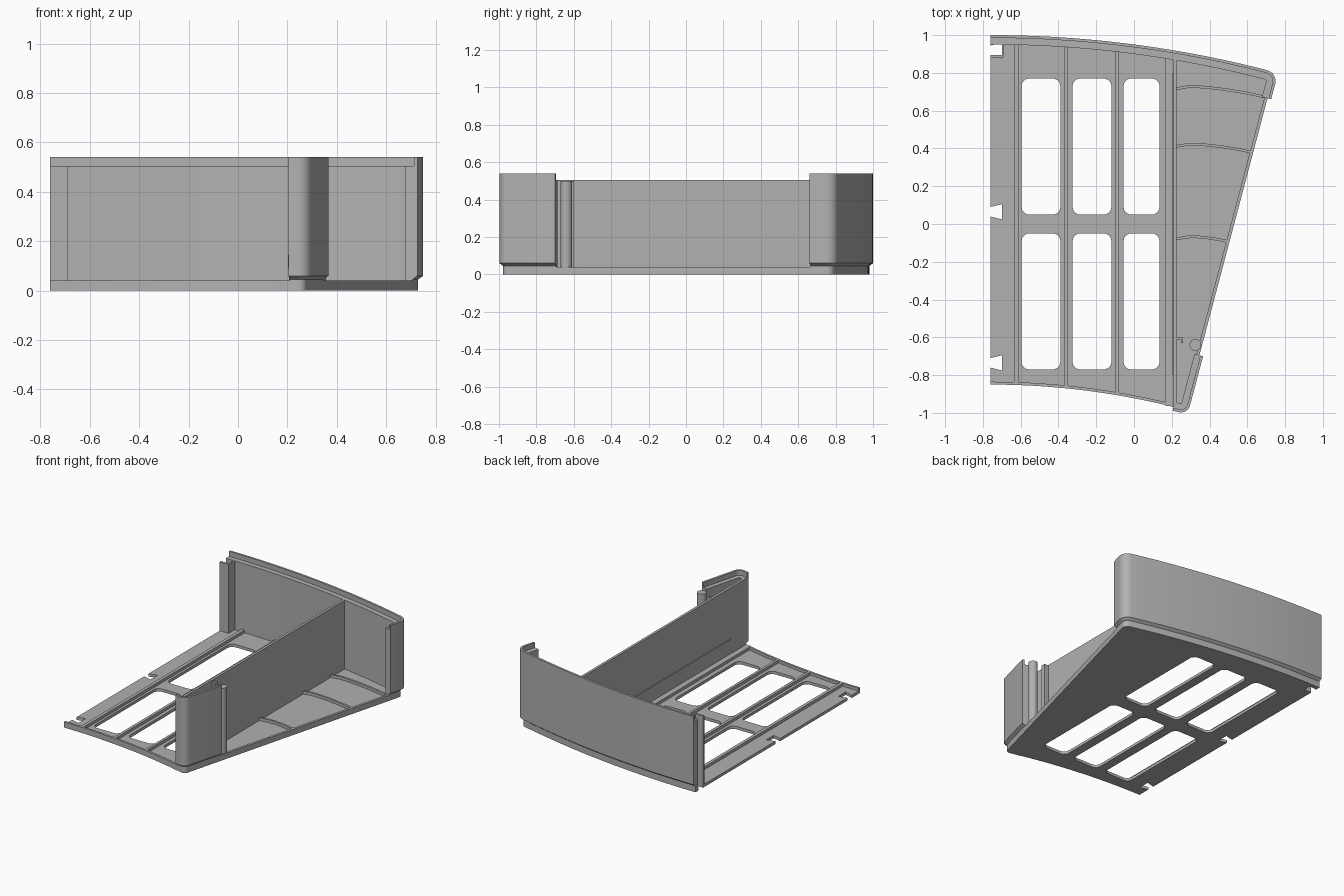
import bpy, bmesh, math
from mathutils import Vector

if "Cube" in bpy.data.objects:
    bpy.data.objects.remove(bpy.data.objects["Cube"])

grey = bpy.data.materials.new("light grey plastic")
grey.use_nodes = True
COL = (0.44, 0.44, 0.44, 1)
grey.diffuse_color = COL
grey.node_tree.nodes["Principled BSDF"].inputs["Base Color"].default_value = COL

# The tray is a sector of a ring: arc centre, radii and the slanted edge
CX, CY = -0.76, -4.87
EDGE = math.atan(0.265)
FRONT, BACK = 4.02, 5.85
STEP = 0.02          # how far the walls overhang the base
TOP, LEDGE, RIB, FLOOR = 0.54, 0.505, 0.04, 0.02


def bearing(a, r=1.0):
    return Vector((math.sin(a), math.cos(a))) * r


def polar(a, r):
    return Vector((CX, CY)) + bearing(a, r)


def arc(r, a0, a1, n=20):
    return [polar(a0 + (a1 - a0) * i / n, r) for i in range(n + 1)]


def corner(r, rad, out, front=False, n=8):
    """Rounded corner between an arc and the slanted edge moved out."""
    rc = r + rad if front else r - rad
    a = EDGE - math.asin((rad - out) / rc)
    b0, b1 = (EDGE + math.pi / 2, a + math.pi) if front else (a, EDGE + math.pi / 2)
    return a, [polar(a, rc) + bearing(b0 + (b1 - b0) * i / n, rad) for i in range(n + 1)]


def edge_point(y, out=0.0):
    return polar(EDGE, (y - CY) / math.cos(EDGE)) + bearing(EDGE + math.pi / 2, out)


def arc_y(r, x):
    return CY + math.sqrt(r * r - (x - CX) ** 2)


def finish(name, bm):
    bmesh.ops.recalc_face_normals(bm, faces=bm.faces[:])
    me = bpy.data.meshes.new(name)
    bm.to_mesh(me)
    bm.free()
    me.materials.append(grey)
    ob = bpy.data.objects.new(name, me)
    bpy.context.scene.collection.objects.link(ob)
    bpy.ops.object.select_all(action='DESELECT')
    ob.select_set(True)
    bpy.context.view_layer.objects.active = ob
    bpy.ops.object.shade_smooth_by_angle(angle=math.radians(30))
    return ob


def prism(name, loops, z0, z1):
    """Extrude an outline, with further loops as holes."""
    bm = bmesh.new()
    for loop in loops:
        vs = [bm.verts.new((p[0], p[1], z0)) for p in loop]
        for i, v in enumerate(vs):
            bm.edges.new((v, vs[i - 1]))
    bmesh.ops.triangle_fill(bm, use_beauty=True, edges=bm.edges[:], normal=(0, 0, 1))
    ext = bmesh.ops.extrude_face_region(bm, geom=bm.faces[:], use_keep_orig=True)
    for v in (g for g in ext["geom"] if isinstance(g, bmesh.types.BMVert)):
        v.co.z = z1
    return finish(name, bm)


def box(name, x0, x1, y0, y1, z0, z1):
    return prism(name, [[(x0, y0), (x1, y0), (x1, y1), (x0, y1)]], z0, z1)


def sweep(name, path, profile):
    """Carry a closed profile of (offset to the right, z) along a path."""
    path = [Vector(p) for p in path]
    path = [p for i, p in enumerate(path) if i == 0 or (p - path[i - 1]).length > 1e-4]
    bm = bmesh.new()
    rings = []
    for i, p in enumerate(path):
        ns = []
        for a, b in ((i - 1, i), (i, i + 1)):
            if a >= 0 and b < len(path):
                d = (path[b] - path[a]).normalized()
                ns.append(Vector((d.y, -d.x)))
        n = sum(ns, Vector((0, 0))).normalized()
        n /= n.dot(ns[0])
        rings.append([bm.verts.new((*(p + n * o), z)) for o, z in profile])
    k = len(profile)
    for r0, r1 in zip(rings, rings[1:]):
        for j in range(k):
            bm.faces.new((r0[j], r0[(j + 1) % k], r1[(j + 1) % k], r1[j]))
    bm.faces.new(rings[0])
    bm.faces.new(rings[-1])
    return finish(name, bm)


def wall_profile(w):
    return [(STEP, 0), (STEP, 0.045), (0, 0.06), (0, TOP), (0.015, TOP),
            (0.015, LEDGE), (w, LEDGE), (w, 0)]


def rib_profile(w):
    return [(0, 0), (0, RIB), (w, RIB), (w, 0)]


def rounded_rect(x0, x1, y0, y1, r=0.04, n=5):
    pts = []
    for q, (cx, cy) in enumerate(((x1 - r, y1 - r), (x0 + r, y1 - r),
                                  (x0 + r, y0 + r), (x1 - r, y0 + r))):
        for i in range(n + 1):
            t = (q + i / n) * math.pi / 2
            pts.append((cx + r * math.cos(t), cy + r * math.sin(t)))
    return pts


# Floor: ring sector with dovetail notches on the left and six windows
af, front_round = corner(FRONT, 0.03, 0, front=True)
ab, back_round = corner(BACK, 0.04, 0)
outline = front_round + arc(FRONT, af, 0)[1:]
for y in (-0.735, 0.065, 0.92):
    outline += [(CX, y - 0.025), (-0.7, y - 0.04), (-0.7, y + 0.04), (CX, y + 0.025)]
outline += arc(BACK, 0, ab) + back_round[1:]
windows = [rounded_rect(x0, x1, y0, y1)
           for x0, x1 in ((-0.595, -0.39), (-0.325, -0.12), (-0.055, 0.135))
           for y0, y1 in ((0.05, 0.77), (-0.77, -0.05))]
prism("floor", [outline] + windows, 0, FLOOR)

# Back wall wrapping round the far corner, with a lip above its ledge
a, bend = corner(BACK + STEP, 0.06, STEP)
sweep("back_wall", arc(BACK + STEP, 0, a) + bend + [edge_point(0.665, STEP)],
      wall_profile(0.05))

# Front corner wall
a, bend = corner(FRONT - STEP, 0.05, STEP, front=True)
sweep("front_corner_wall",
      [edge_point(-0.695, STEP)] + bend + arc(FRONT - STEP, a, math.radians(13.95), 3),
      wall_profile(0.047))

# Raised rims along the front and the slanted edge
sweep("front_rim", arc(FRONT, af, 0), rib_profile(0.015))
sweep("slanted_rim", [edge_point(0.68), edge_point(-0.71)], rib_profile(0.017))

# Straight floor ribs and the dividing wall
for i, (x0, x1) in enumerate(((-0.635, -0.612), (-0.37, -0.35),
                              (-0.098, -0.08), (0.167, 0.208))):
    box(f"floor_rib_{i + 1}", x0, x1, arc_y(FRONT, x1) + 0.005,
        arc_y(BACK, x1) - 0.02, 0, RIB)
box("dividing_wall", 0.207, 0.225, -0.96, 0.885, 0, LEDGE)
box("divider_strip", 0.203, 0.208, -0.8, 0.8, 0.09, 0.145)

# Bent cross ribs on the side floor
for i, (y, x_end, drop) in enumerate(((0.735, 0.69, 0.055), (0.43, 0.62, 0.042),
                                      (-0.06, 0.495, 0.025))):
    path = [(0.222, y - 0.012), (0.28, y - 0.002)]
    for k in range(7):
        t = k / 6
        path.append((0.32 + (x_end - 0.32) * t, y - drop * (0.4 * t + 0.6 * t * t)))
    sweep(f"cross_rib_{i + 1}", path, rib_profile(0.014))

# Upright channel at the left end of the back wall
box("channel_front", CX, -0.69, 0.882, 0.896, 0, LEDGE)
box("channel_side", -0.7, -0.69, 0.882, 0.955, 0, LEDGE)

# Round pin and guide tab beside the front corner
pin = [(0.325 + 0.031 * math.cos(t * math.pi / 12),
        -0.64 + 0.031 * math.sin(t * math.pi / 12)) for t in range(24)]
prism("round_pin", [pin], 0, 0.5)
box("guide_tab", 0.222, 0.26, -0.612, -0.6, 0, 0.5)
box("guide_tab_hook", 0.25, 0.26, -0.63, -0.605, 0, 0.5)
